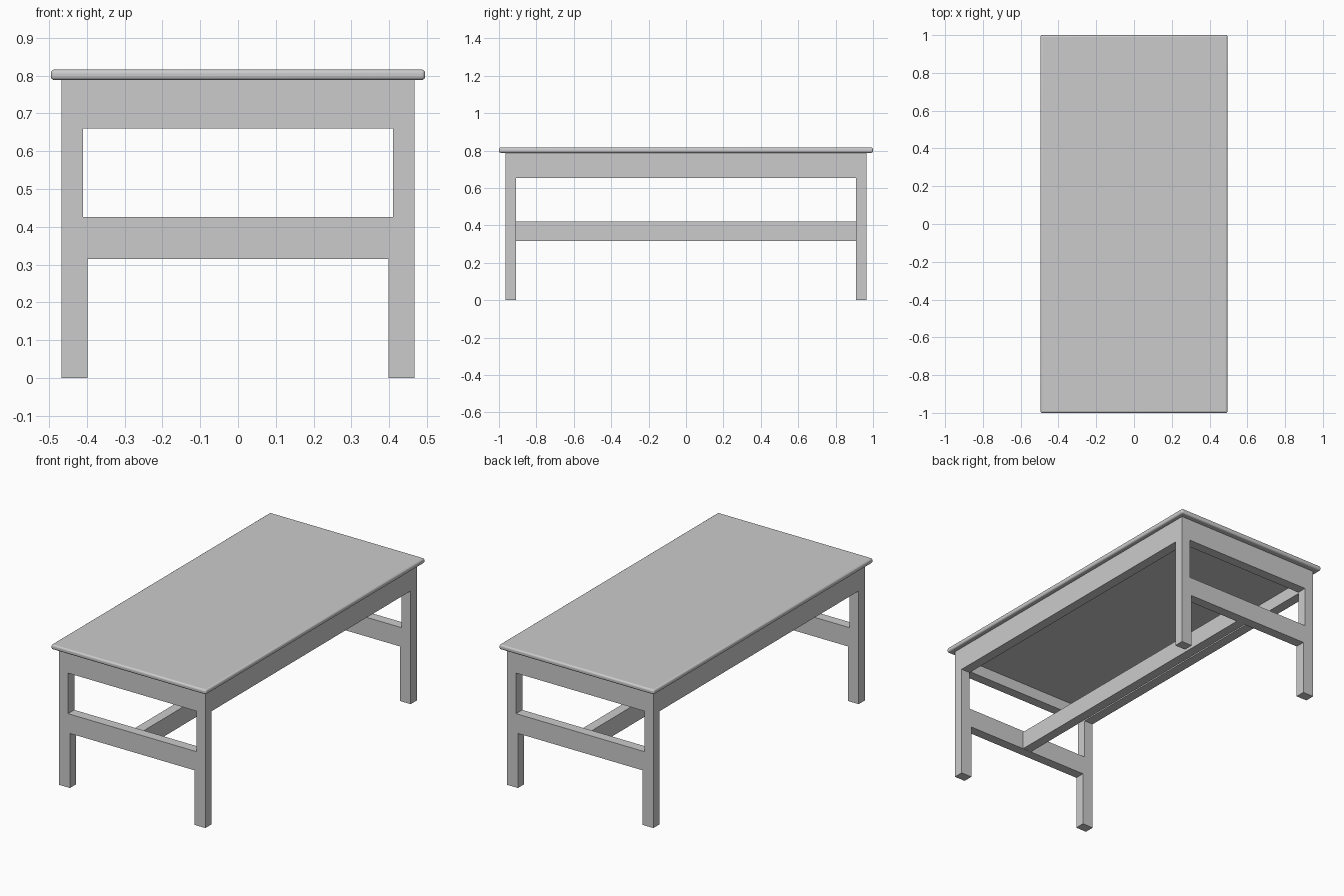
import bpy
import math

if "Cube" in bpy.data.objects:
    bpy.data.objects.remove(bpy.data.objects["Cube"])


def finish(ob):
    bpy.ops.object.select_all(action='DESELECT')
    ob.select_set(True)
    bpy.context.view_layer.objects.active = ob
    bpy.ops.object.shade_smooth_by_angle(angle=math.radians(40))


def box(name, x, y, z, bevel=0.0):
    """Box from (min, max) ranges, optionally with rounded edges."""
    bpy.ops.mesh.primitive_cube_add(
        size=1, location=[(a + b) / 2 for a, b in (x, y, z)])
    ob = bpy.context.object
    ob.name = name
    ob.scale = [b - a for a, b in (x, y, z)]
    bpy.ops.object.transform_apply(location=True, rotation=False, scale=True)
    if bevel:
        mod = ob.modifiers.new("soft_edges", 'BEVEL')
        mod.width = bevel
        mod.segments = 4
        finish(ob)
    return ob


def slab(name, outlines, y, thickness):
    """Closed x-z outlines (later ones cut holes) extruded along y."""
    curve = bpy.data.curves.new(name, 'CURVE')
    curve.dimensions = '2D'
    curve.fill_mode = 'BOTH'
    curve.extrude = thickness / 2
    for points in outlines:
        spline = curve.splines.new('POLY')
        spline.points.add(len(points) - 1)
        for p, (px, pz) in zip(spline.points, points):
            p.co = (px, pz, 0, 1)
        spline.use_cyclic_u = True
    ob = bpy.data.objects.new(name, curve)
    bpy.context.collection.objects.link(ob)
    ob.location.y = y
    ob.rotation_euler.x = math.pi / 2
    bpy.ops.object.select_all(action='DESELECT')
    ob.select_set(True)
    bpy.context.view_layer.objects.active = ob
    bpy.ops.object.convert(target='MESH')
    finish(bpy.context.object)


X, Y = 0.467, 0.965           # outer faces of the frame
XI, YI, XL = 0.41, 0.908, 0.398   # inner faces; XL is the lower leg
UNDER = 0.788                 # underside of the table top

# Table top with rounded edge
box("table_top", (-0.495, 0.495), (-1, 1), (UNDER, 0.816), 0.01)

# End frames: two legs, apron and stretcher in one piece with a window
outline = [(-X, 0), (-XL, 0), (-XL, 0.315), (XL, 0.315), (XL, 0), (X, 0),
           (X, UNDER), (-X, UNDER)]
window = [(-XI, 0.426), (XI, 0.426), (XI, 0.66), (-XI, 0.66)]
for sy, end in ((-1, "front"), (1, "back")):
    slab(f"{end}_leg_frame", [outline, window], sy * (Y + YI) / 2, Y - YI)

# Long aprons under the top
for sx, side in ((-1, "left"), (1, "right")):
    box(f"{side}_apron", sorted((sx * XI, sx * X)), (-YI, YI), (0.653, UNDER))

# Recessed panel closing the underside between the aprons
box("underside_panel", (-XI, XI), (-YI, YI), (0.725, UNDER))

# Central long stretcher joining the two ends
box("center_stretcher", (-0.028, 0.028), (-YI, YI), (0.316, 0.42))
